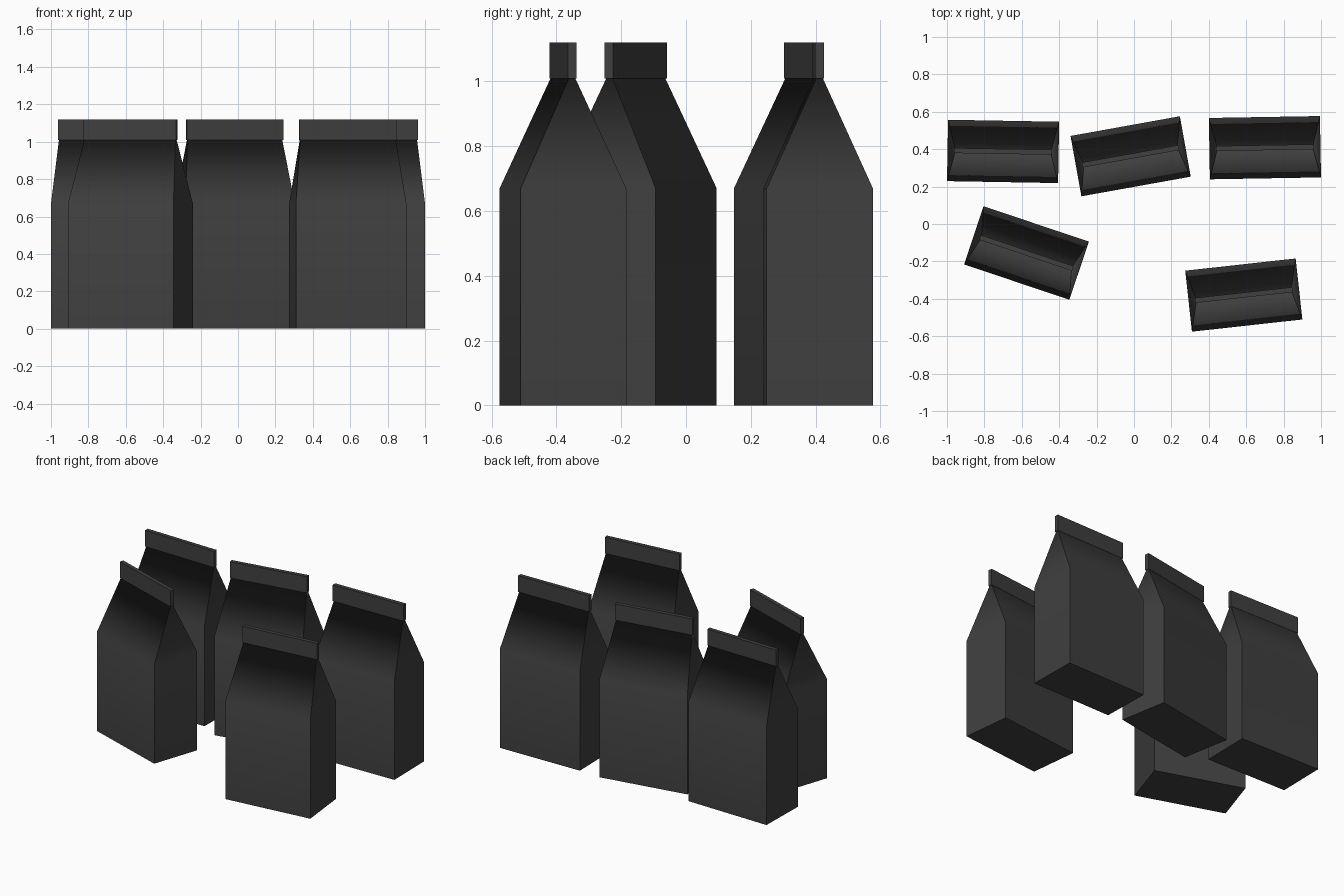
import bpy
import bmesh
from math import radians

cube = bpy.data.objects.get("Cube")
if cube:
    bpy.data.objects.remove(cube, do_unlink=True)

charcoal = bpy.data.materials.new("charcoal_paper")
charcoal.use_nodes = True
colour = (0.05, 0.05, 0.05, 1)
charcoal.diffuse_color = colour
bsdf = next(n for n in charcoal.node_tree.nodes if n.type == "BSDF_PRINCIPLED")
bsdf.inputs["Base Color"].default_value = colour

# Cross-sections from base to top: half width, half depth, height
SECTIONS = [
    (0.297, 0.164, 0.0),     # base
    (0.297, 0.164, 0.67),    # shoulder
    (0.257, 0.010, 1.01),    # pinched neck
    (0.262, 0.0135, 1.01),   # underside of folded strip
    (0.262, 0.0135, 1.12),   # top of folded strip
]
SOFT_RINGS = (1, 2)          # creases shaded smoothly


def make_bag_mesh():
    bm = bmesh.new()
    rings = []
    for w, d, z in SECTIONS:
        corners = ((-w, -d), (w, -d), (w, d), (-w, d))
        rings.append([bm.verts.new((x, y, z)) for x, y in corners])
    for low, high in zip(rings, rings[1:]):
        for i in range(4):
            j = (i + 1) % 4
            bm.faces.new((low[i], low[j], high[j], high[i]))
    bm.faces.new(rings[0][::-1])
    bm.faces.new(rings[-1])
    for face in bm.faces:
        face.smooth = True
    # Sharp corners everywhere except along the shoulder and neck creases
    soft = [set(rings[i]) for i in SOFT_RINGS]
    for edge in bm.edges:
        edge.smooth = any(set(edge.verts) <= ring for ring in soft)
    mesh = bpy.data.meshes.new("paper_bag")
    bm.to_mesh(mesh)
    bm.free()
    mesh.materials.append(charcoal)
    return mesh


# Loose group of bags: name, x, y, turn in degrees
BAGS = [
    ("bag_back_right", -0.70, 0.388, -1),
    ("bag_back_middle", -0.018, 0.362, 10.2),
    ("bag_back_left", 0.70, 0.408, 1),
    ("bag_front_right", -0.575, -0.155, -18.5),
    ("bag_front_left", 0.587, -0.38, 6.3),
]
bag_mesh = make_bag_mesh()
for name, x, y, turn in BAGS:
    bag = bpy.data.objects.new(name, bag_mesh)
    bag.location = (x, y, 0)
    bag.rotation_euler.z = radians(turn)
    bpy.context.collection.objects.link(bag)
